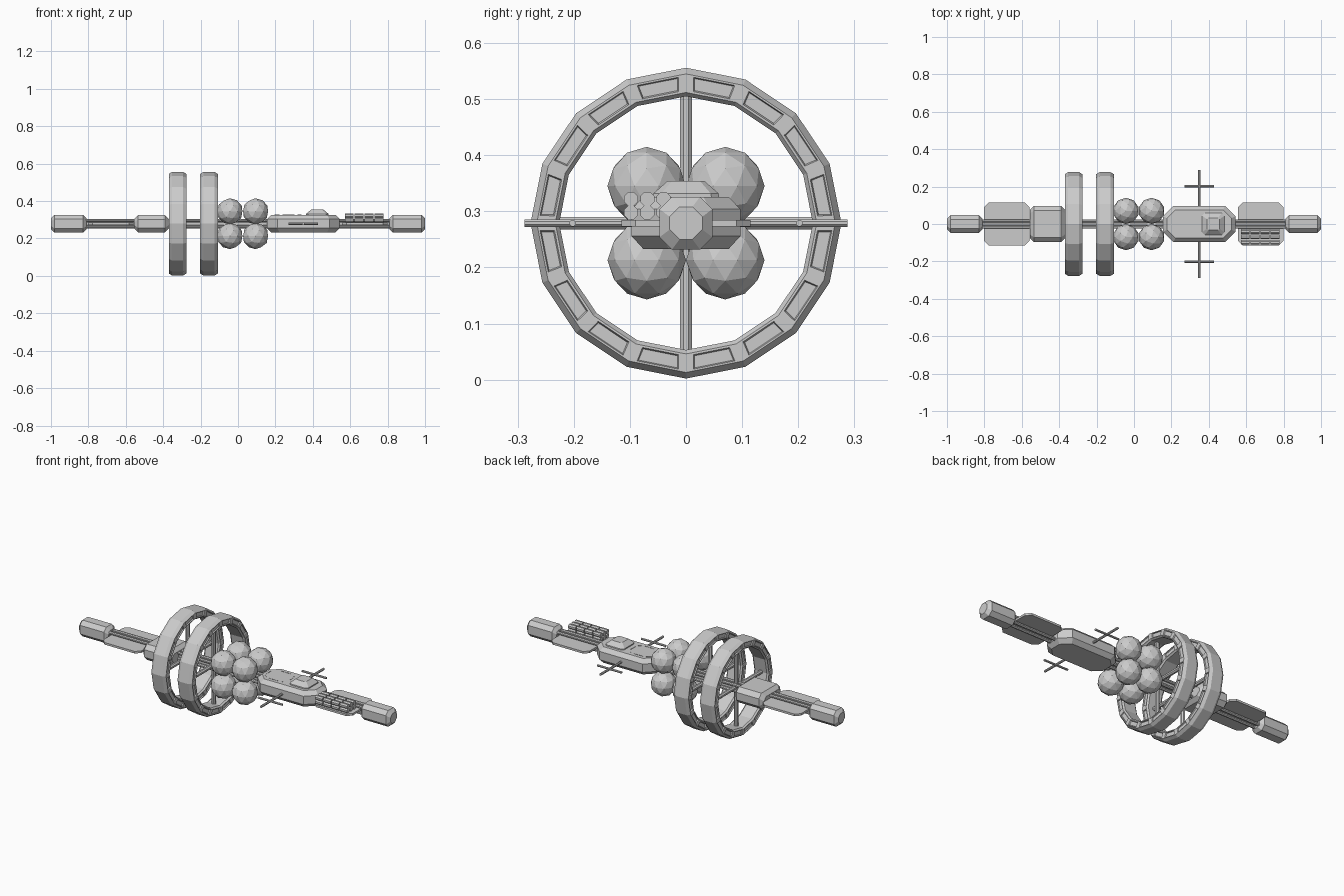
import bpy, bmesh
from math import pi, sin, cos
from mathutils import Matrix, Vector

if "Cube" in bpy.data.objects:
    bpy.data.objects.remove(bpy.data.objects["Cube"])

ZC = 0.279  # height of the ship's long axis


def finish(name, bm):
    bmesh.ops.recalc_face_normals(bm, faces=bm.faces)
    me = bpy.data.meshes.new(name)
    bm.to_mesh(me)
    bm.free()
    ob = bpy.data.objects.new(name, me)
    bpy.context.collection.objects.link(ob)
    return ob


def loft(name, axis, sections, centre):
    """Chamfered-rectangle sections (pos, half_u, half_v, chamfer) along x or z."""
    bm = bmesh.new()
    rings = []
    for p, u, v, c in sections:
        pts = [(u, v - c), (u - c, v), (c - u, v), (-u, v - c),
               (-u, c - v), (c - u, -v), (u - c, -v), (u, c - v)]
        cos3 = [(p, a, b) if axis == 'x' else (a, b, p) for a, b in pts]
        rings.append([bm.verts.new(Vector(q) + Vector(centre)) for q in cos3])
    for r0, r1 in zip(rings, rings[1:]):
        for i in range(8):
            j = (i + 1) % 8
            bm.faces.new((r0[i], r0[j], r1[j], r1[i]))
    bm.faces.new(rings[0])
    bm.faces.new(rings[-1])
    return finish(name, bm)


def pod(name, x0, x1, hy, hz, c, e):
    """Octagonal module along x with chamfered ends."""
    return loft(name, 'x', [(x0, hy - e, hz - e, c * 0.8), (x0 + e, hy, hz, c),
                            (x1 - e, hy, hz, c), (x1, hy - e, hz - e, c * 0.8)], (0, 0, ZC))


def rod(name, a, b, r, n=8):
    a, b = Vector(a), Vector(b)
    d = b - a
    m = Matrix.Translation((a + b) / 2) @ d.to_track_quat('Z', 'Y').to_matrix().to_4x4() \
        @ Matrix.Rotation(pi / n, 4, 'Z')
    bm = bmesh.new()
    bmesh.ops.create_cone(bm, cap_ends=True, segments=n, radius1=r, radius2=r,
                          depth=d.length, matrix=m)
    return finish(name, bm)


def habitat_ring(name, x):
    """16-sided chamfered ring with recessed windows on both side faces."""
    prof = [(-.03, .277), (.03, .277), (.047, .266), (.047, .233),
            (.038, .226), (-.038, .226), (-.047, .233), (-.047, .266)]
    bm = bmesh.new()
    loops = [[bm.verts.new((x + d, r * sin(i * pi / 8), ZC + r * cos(i * pi / 8)))
              for d, r in prof] for i in range(16)]
    sides = []
    for i in range(16):
        a, b = loops[i], loops[(i + 1) % 16]
        for k in range(8):
            m = (k + 1) % 8
            f = bm.faces.new((a[k], a[m], b[m], b[k]))
            if k in (2, 6):
                sides.append(f)
    bmesh.ops.recalc_face_normals(bm, faces=bm.faces)
    # shorten the windows, then step them inwards
    for f in sides:
        mid = f.calc_center_median()
        radial = Vector((0, mid.y, mid.z - ZC)).normalized()
        inner = bmesh.ops.inset_individual(bm, faces=[f], thickness=.005)
        tang = Vector((0, -radial.z, radial.y))
        for v in f.verts:
            v.co -= tang * (v.co - mid).dot(tang) * 0.22
        bmesh.ops.inset_individual(bm, faces=[f], thickness=.003, depth=-.006)
    return finish(name, bm)


# long spine: core and four rails
rod('spine_core', (-.83, 0, ZC), (.83, 0, ZC), .017)
for sy in (-1, 1):
    for sz in (-1, 1):
        rod('spine_rail', (-.83, sy * .017, ZC + sz * .017), (.83, sy * .017, ZC + sz * .017), .009)

# end capsules and aft module
pod('aft_capsule', -1, -.81, .047, .047, .022, .018)
pod('bow_capsule', .81, 1, .047, .047, .022, .018)
pod('aft_module', -.555, -.37, .096, .046, .024, .02)

# flat panels beside the spine
for name, x in (('aft_panel', -.68), ('bow_panel', .678)):
    loft(name, 'z', [(-.006, .122, .115, .025), (.006, .122, .115, .025)], (x, 0, ZC))

# rotating rings with cross spokes
for x in (-.323, -.155):
    habitat_ring('habitat_ring', x)
    rod('vertical_spoke', (x, 0, ZC - .23), (x, 0, ZC + .23), .012)
    rod('horizontal_spoke', (x, -.23, ZC), (x, .23, ZC), .012)

# cluster of eight tanks
for x in (-.043, .094):
    for sy in (-1, 1):
        for sz in (-1, 1):
            bm = bmesh.new()
            bmesh.ops.create_icosphere(bm, subdivisions=2, radius=.07,
                                       matrix=Matrix.Translation((x, sy * .07, ZC + sz * .066)))
            finish('tank', bm)

# command hull and bridge
HX = .349
loft('command_hull', 'z', [(.233, .172, .076, .045), (.256, .194, .097, .055),
                           (.304, .194, .097, .055), (.326, .172, .076, .045)], (HX, 0, 0))
loft('bridge', 'z', [(.322, .06, .06, .014), (.332, .06, .058, .014),
                     (.354, .033, .033, .008)], (.424, 0, 0))

# dashed deck marking
deck = [(.225, .055), (.315, .055), (.34, .03), (.34, -.03),
        (.315, -.055), (.225, -.055), (.195, -.03), (.195, .03)]
for (x0, y0), (x1, y1) in zip(deck, deck[1:] + deck[:1]):
    a, b = Vector((x0, y0, .326)), Vector((x1, y1, .326))
    rod('deck_marking', a.lerp(b, .15), b.lerp(a, .15), .002, 4)

# side antennas
for s in (-1, 1):
    rod('antenna_mast', (HX, s * .09, ZC), (HX, s * .288, ZC), .007)
    rod('antenna_bar', (HX - .078, s * .202, ZC), (HX + .078, s * .202, ZC), .006)

# cargo canisters on the bow panel
for i in range(4):
    for y in (-.098, -.069, -.040):
        for z in (.298, .322):
            x = .571 + i * .053
            rod('cargo_canister', (x, y, z), (x + .047, y, z), .0135)
